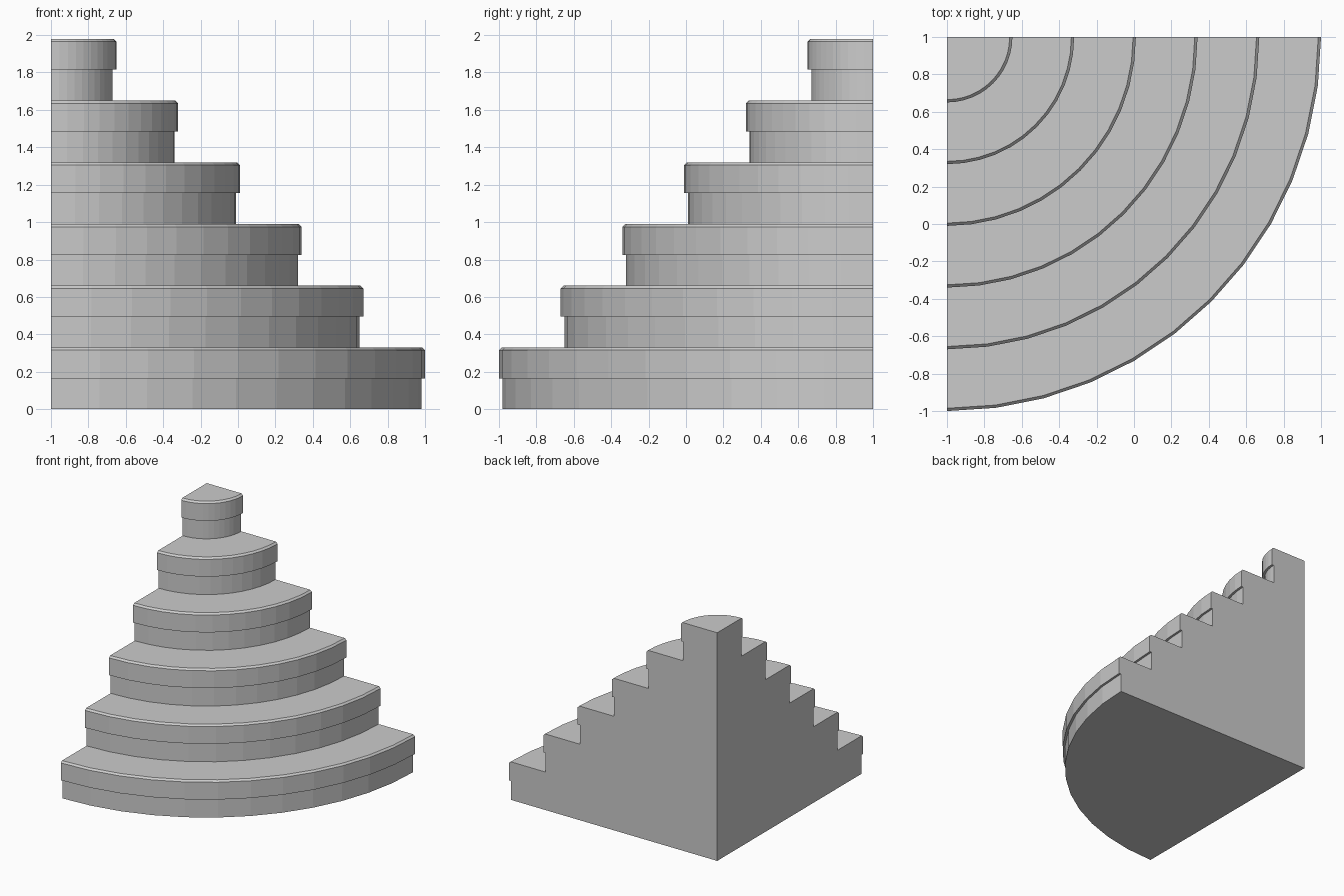
import bpy, bmesh, math

if "Cube" in bpy.data.objects:
    bpy.data.objects.remove(bpy.data.objects["Cube"])

STEPS, RISE, SEGMENTS = 6, 0.33, 12
LIP, BEVEL = 0.02, 0.015
CX, CY = -1.0, 1.0  # corner axis the steps curve around

# Stepped outline (radius, height) from the ground up
profile = []
for i in range(STEPS):
    r, z = RISE * (STEPS - i), RISE * i
    profile += [(r, z), (r, z + RISE / 2),              # recessed riser
                (r + LIP, z + RISE / 2),                # underside of tread lip
                (r + LIP, z + RISE - BEVEL),
                (r + LIP - BEVEL, z + RISE)]            # bevelled lip edge

bm = bmesh.new()
bottom = bm.verts.new((CX, CY, 0))
top = bm.verts.new((CX, CY, STEPS * RISE))

# Sweep the outline through a quarter turn
rings = []
for s in range(SEGMENTS + 1):
    a = -math.pi / 2 * s / SEGMENTS
    rings.append([bm.verts.new((CX + r * math.cos(a), CY + r * math.sin(a), z))
                  for r, z in profile])
for a, b in zip(rings, rings[1:]):
    for j in range(len(profile) - 1):
        bm.faces.new((a[j], b[j], b[j + 1], a[j + 1]))

# Ground face, top landing and the two flat walls
bm.faces.new([bottom] + [ring[0] for ring in rings])
bm.faces.new([top] + [ring[-1] for ring in rings])
for ring in (rings[0], rings[-1]):
    bm.faces.new([bottom] + ring + [top])
bmesh.ops.recalc_face_normals(bm, faces=bm.faces)

mesh = bpy.data.meshes.new("corner_stairs")
bm.to_mesh(mesh)
bm.free()
stairs = bpy.data.objects.new("corner_stairs", mesh)
bpy.context.collection.objects.link(stairs)
